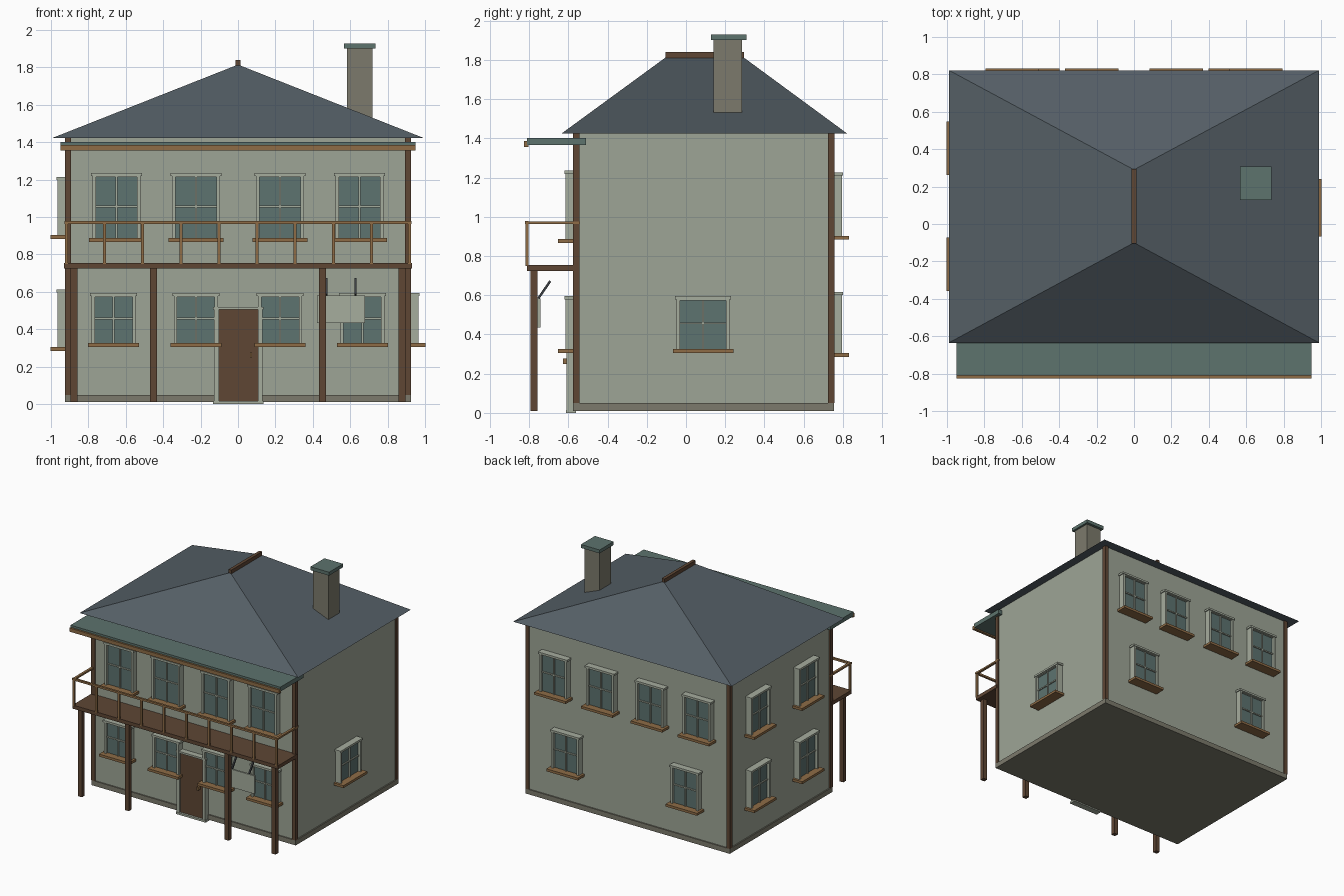
import bpy, bmesh, math
from mathutils import Vector, Matrix

if "Cube" in bpy.data.objects:
    bpy.data.objects.remove(bpy.data.objects["Cube"])


def lin(c):
    return tuple(((v / 255 + 0.055) / 1.055) ** 2.4 if v > 10 else v / 255 / 12.92 for v in c) + (1,)


COLOURS = {
    "wall_plaster": (158, 165, 150), "trim_pale": (166, 173, 158), "glass_teal": (93, 115, 112),
    "canopy_teal": (93, 115, 109), "roof_slate": (84, 94, 101), "dark_wood": (94, 70, 52),
    "light_wood": (142, 108, 70), "stone": (124, 122, 108), "iron": (58, 62, 66),
}
MATS = {}
for name, rgb in COLOURS.items():
    MATS[name] = bpy.data.materials.new(name)
    MATS[name].diffuse_color = lin(rgb)


def build(name, boxes, matrix=None):
    """One object from boxes: (material, x0, x1, y0, y1, z0, z1)."""
    me = bpy.data.meshes.new(name)
    used = []
    bm = bmesh.new()
    for mat, x0, x1, y0, y1, z0, z1 in boxes:
        if mat not in used:
            used.append(mat)
            me.materials.append(MATS[mat])
        m = Matrix.Translation(((x0 + x1) / 2, (y0 + y1) / 2, (z0 + z1) / 2)) @ \
            Matrix.Diagonal((x1 - x0, y1 - y0, z1 - z0, 1))
        verts = bmesh.ops.create_cube(bm, size=1, matrix=m)["verts"]
        for f in {f for v in verts for f in v.link_faces}:
            f.material_index = used.index(mat)
    bm.to_mesh(me)
    bm.free()
    ob = bpy.data.objects.new(name, me)
    bpy.context.collection.objects.link(ob)
    if matrix:
        ob.matrix_world = matrix
    return ob


# --- walls, base course, corner posts
WX, WF, WB = 0.915, -0.565, 0.745
build("walls", [("wall_plaster", -WX, WX, WF, WB, 0.015, 1.424)])
build("base_course", [("stone", -0.925, 0.925, -0.575, 0.755, 0.01, 0.05)])
for sx in (-1, 1):
    for label, y in (("front", -0.56), ("back", 0.74)):
        build(f"corner_post_{label}", [("dark_wood", sx * 0.91 - 0.016, sx * 0.91 + 0.016,
                                        y - 0.016, y + 0.016, 0.05, 1.424)])

# --- hipped roof with ridge cap
bm = bmesh.new()
eave = [bm.verts.new(p) for p in ((-0.99, -0.635, 1.424), (0.99, -0.635, 1.424),
                                  (0.99, 0.822, 1.424), (-0.99, 0.822, 1.424))]
rf, rb = bm.verts.new((0, -0.1, 1.815)), bm.verts.new((0, 0.29, 1.815))
a, b, c, d = eave
for f in ((a, b, rf), (b, c, rb, rf), (c, d, rb), (d, a, rf, rb), (d, c, b, a)):
    bm.faces.new(f)
me = bpy.data.meshes.new("hip_roof")
bm.to_mesh(me)
bm.free()
me.materials.append(MATS["roof_slate"])
bpy.context.collection.objects.link(bpy.data.objects.new("hip_roof", me))
build("ridge_cap", [("dark_wood", -0.013, 0.013, -0.105, 0.295, 1.805, 1.84)])

# --- chimney
build("chimney", [("stone", 0.583, 0.72, 0.14, 0.286, 1.5, 1.9),
                  ("canopy_teal", 0.567, 0.736, 0.127, 0.308, 1.9, 1.928)])

# --- canopy over the balcony
build("canopy", [("canopy_teal", -0.95, 0.95, -0.81, -0.51, 1.365, 1.402)])
build("canopy_fascia", [("light_wood", -0.95, 0.95, -0.825, -0.803, 1.355, 1.385)])

# --- balcony deck, posts and railing
build("balcony_deck", [("dark_wood", -0.93, 0.93, -0.81, -0.56, 0.724, 0.754)])
for x in (-0.877, -0.452, 0.452, 0.877):
    build("balcony_post", [("dark_wood", x - 0.018, x + 0.018, -0.792, -0.756, 0.01, 0.73)])
rail = [("light_wood", -0.928, 0.928, -0.82, -0.803, 0.962, 0.978)]
for i in range(10):
    x = -0.917 + i * 1.834 / 9
    rail.append(("light_wood", x - 0.008, x + 0.008, -0.817, -0.802, 0.75, 0.965))
for s in (-1, 1):
    rail.append(("light_wood", s * 0.917 - 0.01, s * 0.917 + 0.01, -0.81, -0.54, 0.963, 0.977))
build("balcony_railing", rail)


# --- windows: local x along the wall, -y outward, z up
def window(name, matrix, w, z0, z1):
    h, t = w / 2, 0.018            # half glass width, frame thickness
    zm = (z0 + z1) / 2 - 0.002
    P = "trim_pale"
    build(name, [
        ("glass_teal", -h, h, -0.03, 0.005, z0, z1 - t),
        (P, -h - t, -h, -0.05, 0.005, z0, z1),
        (P, h, h + t, -0.05, 0.005, z0, z1),
        (P, -h, h, -0.048, 0.005, z1 - t, z1),
        (P, -h - t - 0.008, h + t + 0.008, -0.055, 0.005, z1 - 0.013, z1 + 0.003),
        (P, -0.005, 0.005, -0.04, 0, z0, z1 - t),
        (P, -h, h, -0.039, 0, zm - 0.005, zm + 0.005),
        ("light_wood", -h - t - 0.019, h + t + 0.019, -0.087, 0.005, z0 - 0.02, z0),
    ], matrix)


def place(side, u):
    if side in ("front", "back"):
        loc, ang = ((u, WF, 0), 0) if side == "front" else ((u, WB, 0), math.pi)
    else:
        loc, ang = ((WX, u, 0), math.pi / 2) if side == "right" else ((-WX, u, 0), -math.pi / 2)
    return Matrix.Translation(Vector(loc)) @ Matrix.Rotation(ang, 4, "Z")


for u in (-0.65, -0.225, 0.225, 0.65):
    window("front_upper_window", place("front", u), 0.22, 0.887, 1.232)
    window("back_upper_window", place("back", u), 0.212, 0.903, 1.222)
for u in (-0.665, -0.225, 0.225, 0.665):
    window("front_lower_window", place("front", u), 0.2, 0.326, 0.592)
for u in (-0.54, 0.54):
    window("back_lower_window", place("back", u), 0.212, 0.306, 0.614)
for u in (-0.215, 0.405):
    window("left_upper_window", place("left", u), 0.212, 0.904, 1.21)
    window("left_lower_window", place("left", u), 0.212, 0.305, 0.61)
window("right_lower_window", place("right", 0.087), 0.235, 0.326, 0.592)

# --- front door with surround, threshold and handle
build("front_door", [
    ("dark_wood", -0.102, 0.107, -0.595, -0.56, 0.015, 0.505),
    ("trim_pale", -0.128, -0.102, -0.61, -0.56, 0.01, 0.51),
    ("trim_pale", 0.107, 0.13, -0.61, -0.56, 0.01, 0.51),
    ("trim_pale", -0.134, 0.136, -0.613, -0.56, 0.505, 0.52),
    ("trim_pale", -0.134, 0.136, -0.613, -0.56, 0.0, 0.016),
    ("light_wood", 0.064, 0.076, -0.626, -0.59, 0.25, 0.277),
])

# --- hanging sign board with two sloping brackets
build("sign_board", [("trim_pale", 0.422, 0.68, -0.757, -0.742, 0.435, 0.582)])
for x in (0.473, 0.628):
    p, q = Vector((x, -0.752, 0.585)), Vector((x, -0.692, 0.672))
    m = Matrix.Translation((p + q) / 2) @ (q - p).to_track_quat("Z", "Y").to_matrix().to_4x4()
    L = (q - p).length / 2
    build("sign_bracket", [("iron", -0.006, 0.006, -0.006, 0.006, -L, L)], m)

for m in bpy.data.materials:
    if m.users and not m.is_grease_pencil:
        m.use_nodes = True
        m.node_tree.nodes["Principled BSDF"].inputs["Base Color"].default_value = m.diffuse_color
